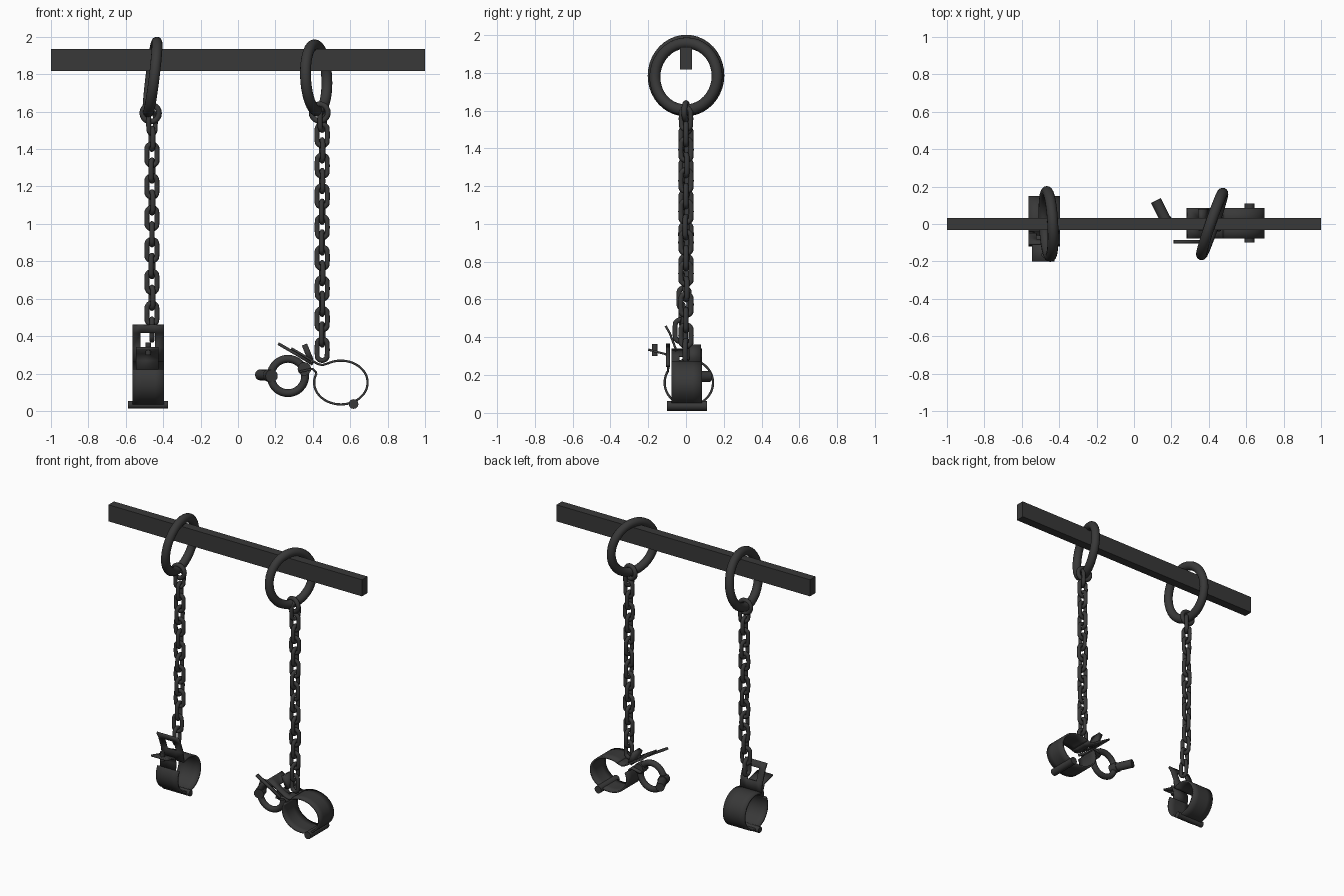
import bpy, bmesh, math
from mathutils import Matrix, Vector

if "Cube" in bpy.data.objects:
    bpy.data.objects.remove(bpy.data.objects["Cube"])

iron = bpy.data.materials.new("dark iron")
iron.diffuse_color = (0.04, 0.04, 0.04, 1)
iron.use_nodes = True
iron.node_tree.nodes["Principled BSDF"].inputs["Base Color"].default_value = iron.diffuse_color


def finish(ob, name):
    ob.name = name
    ob.data.materials.clear()
    ob.data.materials.append(iron)
    bpy.ops.object.select_all(action='DESELECT')
    ob.select_set(True)
    bpy.context.view_layer.objects.active = ob
    bpy.ops.object.shade_smooth_by_angle(angle=math.radians(40))
    return ob


def torus(name, R, r, loc, rot, half=0.0, scale=(1, 1, 1), seg=20, sides=10):
    """Ring, or a chain link when half > 0 pulls its two ends apart."""
    bpy.ops.mesh.primitive_torus_add(major_radius=R, minor_radius=r,
                                     major_segments=seg, minor_segments=sides)
    ob = bpy.context.object
    for v in ob.data.vertices:
        if abs(v.co.y) > 1e-5:
            v.co.y += math.copysign(half, v.co.y)
    ob.data.transform(Matrix.Translation(loc) @ rot @ Matrix.Diagonal((*scale, 1)))
    return finish(ob, name)


def rod(name, a, b, r, sides=12):
    a, b = Vector(a), Vector(b)
    bpy.ops.mesh.primitive_cylinder_add(radius=r, depth=(b - a).length, vertices=sides)
    ob = bpy.context.object
    ob.data.transform(Matrix.Translation((a + b) / 2) @
                      (b - a).to_track_quat('Z', 'Y').to_matrix().to_4x4())
    return finish(ob, name)


def strip(name, pts, ws, place, thick=0.012, holes=()):
    """Bent plate: profile pts swept across the widths ws, skipping hole cells."""
    bm = bmesh.new()
    grid = [[bm.verts.new(place(u, v, w)) for w in ws] for u, v in pts]
    for i in range(len(pts) - 1):
        for j in range(len(ws) - 1):
            if (i, j) not in holes:
                bm.faces.new((grid[i][j], grid[i + 1][j],
                              grid[i + 1][j + 1], grid[i][j + 1]))
    me = bpy.data.meshes.new(name)
    bm.to_mesh(me)
    bm.free()
    ob = bpy.data.objects.new(name, me)
    bpy.context.collection.objects.link(ob)
    m = ob.modifiers.new("thickness", 'SOLIDIFY')
    m.thickness, m.offset = thick, 0
    return finish(ob, name)


def arc(cx, cz, rx, rz, a0, a1, n=30):
    return [(cx + rx * math.cos(math.radians(a0 + (a1 - a0) * i / n)),
             cz + rz * math.sin(math.radians(a0 + (a1 - a0) * i / n))) for i in range(n + 1)]


def R(deg, axis):
    return Matrix.Rotation(math.radians(deg), 4, axis)


# Beam
bpy.ops.mesh.primitive_cube_add(size=1, location=(0, 0, 1.877))
beam = bpy.context.object
beam.scale = (2, 0.062, 0.118)
bpy.ops.object.transform_apply(location=False, rotation=False, scale=True)
finish(beam, "beam")

# Big rings resting on the beam
torus("left_ring", 0.174, 0.029, (-0.457, 0, 1.785), R(3, 'Z') @ R(7, 'Y') @ R(90, 'Y'),
      scale=(1.07, 1, 1), seg=40, sides=14)
torus("right_ring", 0.174, 0.029, (0.418, 0, 1.78), R(-19, 'Z') @ R(-3, 'Y') @ R(90, 'Y'),
      scale=(1.02, 1, 1), seg=40, sides=14)

# Chains
stand = R(90, 'X')
torus("left_top_loop", 0.045, 0.015, (-0.467, 0, 1.592), stand)
torus("right_top_loop", 0.045, 0.015, (0.437, 0, 1.595), R(-12, 'Z') @ stand)


def chain(name, x, ztop, pitch, spins, bottom_y):
    n = len(spins)
    for k, s in enumerate(spins):
        y = bottom_y * max(0, (k - n + 4) / 3)
        torus(f"{name}_link_{k}", 0.028, 0.0135, (x, y, ztop - k * pitch),
              R(s, 'Z') @ stand, half=0.029)


chain("left_chain", -0.46, 1.54, 0.085,
      [50, 100, 8] + [90 + 10 * (k % 3 - 1) if k % 2 == 0 else 12 for k in range(11)], -0.03)
chain("right_chain", 0.45, 1.557, 0.082,
      [65] + [(0 if k % 2 == 0 else 90) + 10 * math.sin(k * 0.8) for k in range(15)], 0)

# Left shackle: axis along x
left = lambda u, v, w: (w, u, v)
LW = [-0.565, -0.52, -0.445, -0.395]
strip("left_shackle_band", arc(0.015, 0.16, 0.128, 0.122, 118, -95), LW, left)
strip("left_shackle_front_band", arc(0.015, 0.16, 0.128, 0.122, 265, 150), LW, left)
strip("left_hasp_plate", [(-0.045, 0.268), (-0.055, 0.34), (-0.085, 0.42), (-0.108, 0.46)],
      LW, left, holes={(1, 1)})
strip("left_tongue", [(-0.096, 0.22), (-0.09, 0.27), (-0.105, 0.31), (-0.2, 0.335)],
      [-0.545, -0.425], left)
rod("left_staple", (-0.48, -0.165, 0.30), (-0.48, -0.165, 0.365), 0.015)
rod("left_hinge", (-0.588, 0.005, 0.033), (-0.375, 0.005, 0.033), 0.021)

# Right shackle: axis along y
right = lambda u, v, w: (u, w, v)
RW = [-0.078, -0.035, 0.035, 0.085]
strip("right_shackle_band", arc(0.55, 0.152, 0.143, 0.117, 120, -60), RW, right)
strip("right_shackle_lower_band", arc(0.55, 0.152, 0.143, 0.117, 300, 155), RW, right)
strip("right_hasp_plate", [(0.478, 0.253), (0.45, 0.245), (0.425, 0.252),
                           (0.345, 0.30), (0.285, 0.335)], RW, right, holes={(2, 1)})
strip("right_hasp_prong", [(0.40, 0.25), (0.31, 0.305), (0.215, 0.36)],
      [-0.105, -0.085], right, thick=0.016)
strip("right_tongue", [(0.42, 0.202), (0.40, 0.225), (0.33, 0.21)], [-0.05, 0.05], right)
strip("right_staple_tab", [(0.39, 0.27), (0.355, 0.355)], [0.0, 0.08], right, thick=0.03)
rod("right_hinge", (0.618, -0.1, 0.037), (0.618, 0.11, 0.037), 0.026)

# Padlock ring with its barrel
torus("padlock_ring", 0.092, 0.021, (0.267, 0, 0.187), stand, seg=32)
rod("padlock_barrel", (0.175, 0.01, 0.19), (0.117, 0.125, 0.193), 0.029, 16)
rod("padlock_collar", (0.18, -0.022, 0.187), (0.165, 0.03, 0.19), 0.034, 16)
rod("padlock_staple", (0.355, -0.03, 0.225), (0.355, 0.03, 0.225), 0.036, 16)
